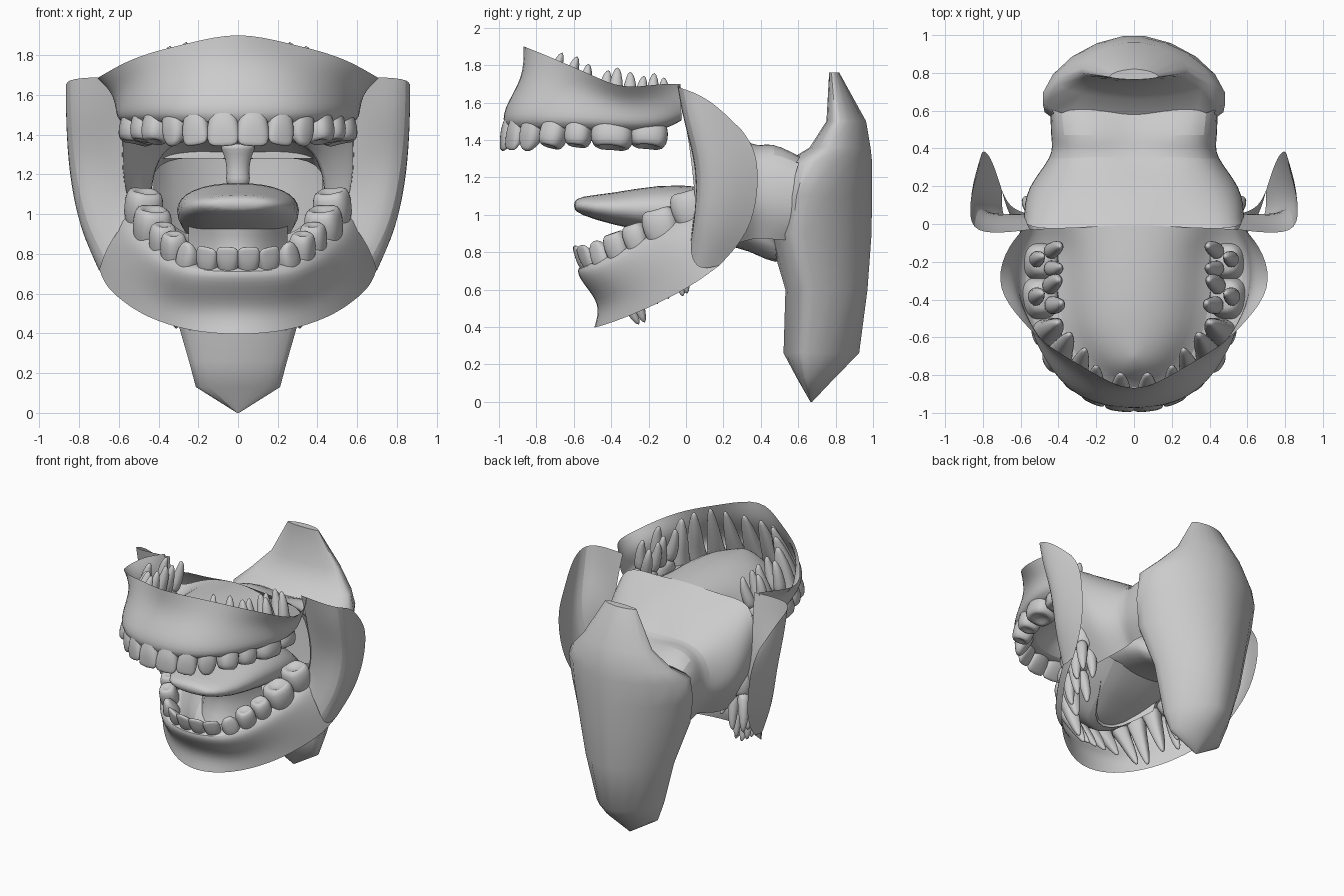
import bpy, bmesh, math
from mathutils import Vector


def finish(name, bm, mirror=False, subsurf=0, angle=60):
    bmesh.ops.recalc_face_normals(bm, faces=bm.faces)
    me = bpy.data.meshes.new(name)
    bm.to_mesh(me)
    bm.free()
    ob = bpy.data.objects.new(name, me)
    bpy.context.collection.objects.link(ob)
    if mirror:
        m = ob.modifiers.new("mirror", 'MIRROR')
        m.use_clip = True
        m.merge_threshold = 0.002
    if subsurf:
        s = ob.modifiers.new("smooth", 'SUBSURF')
        s.levels = s.render_levels = subsurf
        s.boundary_smooth = 'PRESERVE_CORNERS'
    bpy.ops.object.select_all(action='DESELECT')
    ob.select_set(True)
    bpy.context.view_layer.objects.active = ob
    bpy.ops.object.shade_smooth_by_angle(angle=math.radians(angle))
    return ob


def sheet(name, rows, subsurf=2):
    """Open surface through a grid of points, mirrored in x."""
    bm = bmesh.new()
    g = [[bm.verts.new(p) for p in r] for r in rows]
    for a, b in zip(g, g[1:]):
        for i in range(len(a) - 1):
            bm.faces.new((a[i], a[i + 1], b[i + 1], b[i]))
    return finish(name, bm, True, subsurf)


def loft(bm, rings):
    """Closed tube through rings of points, capped at both ends."""
    g = [[bm.verts.new(p) for p in r] for r in rings]
    n = len(g[0])
    for a, b in zip(g, g[1:]):
        for i in range(n):
            j = (i + 1) % n
            bm.faces.new((a[i], a[j], b[j], b[i]))
    bm.faces.new(g[0][::-1])
    bm.faces.new(g[-1])


def oval(c, u, v, n=12, power=1.0, back=None):
    """Ring of points; back replaces v on the positive half."""
    out = []
    for i in range(n):
        a = 2 * math.pi * (i + 0.5) / n
        ca, sa = math.cos(a), math.sin(a)
        side = back if back is not None and sa > 0 else v
        out.append(c + u * math.copysign(abs(ca) ** power, ca)
                   + side * math.copysign(abs(sa) ** power, sa))
    return out


# Upper gum and palate: rim, hollow, bulge, outer neck, inner neck, palate, midline
sheet("upper_gum", [
    [(0, -.92, 1.92), (0, -.88, 1.74), (0, -1.0, 1.57), (0, -1.0, 1.45), (0, -.87, 1.43), (0, -.8, 1.58), (0, -.7, 1.63)],
    [(.25, -.765, 1.86), (.26, -.84, 1.72), (.31, -.94, 1.56), (.31, -.94, 1.46), (.2, -.82, 1.43), (.14, -.75, 1.58), (0, -.6, 1.65)],
    [(.46, -.65, 1.81), (.43, -.69, 1.68), (.48, -.73, 1.55), (.48, -.73, 1.46), (.32, -.66, 1.43), (.22, -.6, 1.6), (0, -.5, 1.66)],
    [(.60, -.51, 1.75), (.54, -.52, 1.66), (.56, -.53, 1.54), (.56, -.53, 1.46), (.38, -.5, 1.43), (.24, -.48, 1.6), (0, -.4, 1.67)],
    [(.73, -.34, 1.67), (.64, -.34, 1.6), (.62, -.34, 1.53), (.62, -.34, 1.45), (.39, -.34, 1.42), (.26, -.34, 1.6), (0, -.3, 1.67)],
    [(.69, -.15, 1.70), (.63, -.15, 1.62), (.61, -.14, 1.53), (.6, -.14, 1.45), (.39, -.14, 1.42), (.26, -.16, 1.6), (0, -.15, 1.66)],
    [(.59, -.03, 1.70), (.59, -.03, 1.63), (.57, -.03, 1.56), (.54, -.03, 1.5), (.42, -.02, 1.5), (.27, -.02, 1.6), (0, 0, 1.64)],
])

# Lower gum and mouth floor, same layout
sheet("lower_gum", [
    [(0, -.52, .39), (0, -.47, .52), (0, -.57, .63), (0, -.62, .72), (0, -.52, .74), (0, -.43, .66), (0, -.38, .66)],
    [(.25, -.43, .41), (.24, -.42, .52), (.26, -.52, .64), (.26, -.56, .73), (.15, -.45, .75), (.1, -.4, .66), (0, -.33, .68)],
    [(.46, -.25, .48), (.41, -.3, .58), (.39, -.38, .68), (.38, -.42, .79), (.22, -.35, .8), (.17, -.3, .68), (0, -.25, .7)],
    [(.58, -.08, .56), (.54, -.15, .65), (.5, -.22, .75), (.46, -.28, .86), (.28, -.25, .86), (.2, -.2, .72), (0, -.15, .74)],
    [(.67, .06, .64), (.63, 0, .74), (.59, -.06, .85), (.54, -.1, .95), (.34, -.1, .94), (.25, -.05, .78), (0, 0, .8)],
    [(.70, .18, .73), (.67, .11, .8), (.62, .07, .92), (.55, .05, 1.04), (.38, .06, 1.03), (.3, .1, .88), (0, .15, .88)],
])

# Cheeks: folded flaps from the upper gum down to the lower gum
sheet("cheek", [
    [(.55, -.03, 1.69), (.71, -.05, 1.69), (.87, -.04, 1.68), (.87, .12, 1.63), (.82, .3, 1.45)],
    [(.57, .01, 1.5), (.7, -.02, 1.5), (.87, -.01, 1.5), (.87, .17, 1.46), (.81, .38, 1.34)],
    [(.58, .05, 1.25), (.68, .06, 1.25), (.85, .07, 1.25), (.86, .22, 1.2), (.79, .39, 1.13)],
    [(.56, .06, 1.08), (.64, .05, 1.02), (.79, .04, .95), (.81, .18, .92), (.75, .34, .90)],
    [(.53, .04, 1.0), (.62, .03, .9), (.68, .02, .78), (.70, .07, .7), (.70, .18, .73)],
])

# Back of the mouth: soft palate and side walls narrowing into the throat
sheet("soft_palate", [
    [(0, 0, 1.64), (.27, -.02, 1.6), (.54, -.03, 1.62), (.59, .02, 1.38), (.58, .05, 1.08), (.42, .07, .82)],
    [(0, .2, 1.5), (.25, .2, 1.5), (.52, .18, 1.42), (.6, .18, 1.2), (.54, .22, 1.0), (.4, .23, .83)],
    [(0, .36, 1.34), (.22, .37, 1.36), (.38, .36, 1.3), (.43, .36, 1.1), (.41, .37, 1.0), (.34, .37, .88)],
    [(0, .44, 1.34), (.2, .45, 1.42), (.39, .45, 1.38), (.45, .46, 1.15), (.44, .45, 1.0), (.38, .43, .87)],
    [(0, .66, 1.27), (.2, .66, 1.29), (.42, .66, 1.27), (.45, .66, 1.1), (.43, .66, .95), (.36, .62, .86)],
])

# Throat: stacked egg shapes, (z, front y, back y, half width)
bm = bmesh.new()
sections = [(0, .665, .675, .005), (.13, .59, .80, .215), (.26, .52, .93, .25), (.6, .53, .975, .35),
            (.9, .44, .998, .44), (1.1, .47, 1.0, .48), (1.28, .53, 1.0, .49), (1.36, .66, .99, .41),
            (1.5, .75, .965, .28), (1.76, .765, .82, .13)]
loft(bm, [oval(Vector((0, f + .26 * (b - f), z)), Vector((w, 0, 0)), Vector((0, .26 * (b - f), 0)), 20, 1.15,
               Vector((0, .74 * (b - f), 0))) for z, f, b, w in sections])
# open the front toward the mouth
hole = [f for f in bm.faces if .9 < f.calc_center_median().z < 1.3
        and f.calc_center_median().y < .58 and abs(f.calc_center_median().x) < .42]
bmesh.ops.delete(bm, geom=hole, context='FACES')
finish("throat", bm, angle=50)

# Uvula
bm = bmesh.new()
loft(bm, [oval(Vector((0, .36, z)), Vector((r, 0, 0)), Vector((0, r * .8, 0)))
          for z, r in [(1.36, .1), (1.33, .09), (1.28, .065), (1.2, .055), (1.165, .07), (1.125, .035)]])
finish("uvula", bm, subsurf=1)

# Tongue: (y, centre z, half width, half height)
bm = bmesh.new()
loft(bm, [oval(Vector((0, y, z)), Vector((w, 0, 0)), Vector((0, 0, h)), 16, .9)
          for y, z, w, h in [(-.6, 1.05, .1, .02), (-.57, 1.05, .2, .05), (-.4, 1.03, .28, .085),
                             (-.15, 1.03, .31, .135), (.1, 1.01, .32, .15), (.35, .95, .28, .14), (.52, .8, .2, .1)]])
finish("tongue", bm, subsurf=1)

# Base of the tongue, running down to the mouth floor
sheet("tongue_base", [[(0, -.32, .96), (.14, -.26, .96), (.25, -.08, .97)],
                      [(0, -.27, .82), (.13, -.22, .82), (.25, -.05, .85)],
                      [(0, -.35, .66), (.12, -.3, .67), (.24, -.08, .76)]], 1)

# Tooth profiles: (position along axis, width, depth)
ROOT = [(.6, .64, .75), (.85, .42, .45), (1, .14, .16)]
PROFILES = {
    "incisor": [(0, .8, .15), (.07, .98, .4), (.2, 1.02, .85), (.33, .78, .9)] + ROOT,
    "canine": [(0, .3, .2), (.07, .85, .5), (.2, 1.02, .95), (.33, .8, .95)] + ROOT,
    "premolar": [(.04, .3, .2), (0, .65, .65), (.07, .98, .9), (.2, 1.04, 1), (.35, .8, .8)] + ROOT,
    "molar": [(.06, .3, .3), (0, .7, .7), (.08, 1, .95), (.22, 1.04, 1), (.38, .8, .82), (.46, .65, .65)],
}


def tooth(name, kind, tip, root, tangent, w, d):
    axis = root - tip
    u = (tangent - axis * tangent.dot(axis) / axis.length_squared).normalized()
    v = axis.normalized().cross(u)
    bm = bmesh.new()
    rings = []
    for k, (t, a, b) in enumerate(PROFILES[kind]):
        ring = oval(tip + axis * t, u * w / 2 * a, v * d / 2 * b, 12, .75)
        if kind == "molar" and k in (1, 2):    # cusps
            ring = [p - axis * .03 * abs(math.sin(2 * math.pi * (i + .5) / 6)) for i, p in enumerate(ring)]
        rings.append(ring)
    loft(bm, rings)
    if kind == "molar":                        # three splayed roots
        for a, b in ((-.25, .2), (.25, .2), (0, -.25)):
            off = u * w * a + v * d * b
            loft(bm, [oval(tip + axis * t + off * s, u * w * r, v * d * r, 8)
                      for t, s, r in [(.36, .8, .25), (.6, 1.0, .22), (.85, 1.15, .16), (1, 1.0, .05)]])
    finish(name, bm, True, 1, 180)


# Teeth: (kind, biting tip, root tip, width, depth), from the middle to the back
UPPER = [("incisor", (.075, -.985, 1.34), (.07, -.79, 1.82), .17, .12),
         ("incisor", (.215, -.945, 1.345), (.2, -.75, 1.83), .145, .12),
         ("canine", (.33, -.86, 1.34), (.26, -.66, 1.87), .145, .14),
         ("premolar", (.42, -.73, 1.355), (.34, -.58, 1.85), .15, .16),
         ("premolar", (.475, -.585, 1.36), (.4, -.52, 1.81), .15, .17),
         ("molar", (.515, -.40, 1.355), (.43, -.36, 1.78), .235, .21),
         ("molar", (.51, -.205, 1.36), (.43, -.17, 1.75), .21, .2)]
LOWER = [("incisor", (.055, -.6, .835), (.04, -.36, .5), .12, .1),
         ("incisor", (.16, -.57, .835), (.13, -.33, .48), .12, .1),
         ("canine", (.255, -.495, .86), (.24, -.25, .41), .13, .13),
         ("premolar", (.325, -.395, .91), (.31, -.22, .42), .14, .14),
         ("premolar", (.375, -.29, .955), (.39, -.15, .52), .14, .15),
         ("molar", (.425, -.15, 1.03), (.46, -.03, .56), .21, .2),
         ("molar", (.465, .0, 1.12), (.52, .1, .68), .2, .2)]
for jaw, teeth in (("upper", UPPER), ("lower", LOWER)):
    tips = [Vector(t[1]) for t in teeth]
    for i, (kind, tip, root, w, d) in enumerate(teeth):
        before = tips[i - 1] if i else Vector((-tip[0], tip[1], tip[2]))
        after = tips[min(i + 1, len(tips) - 1)]
        tooth(f"{jaw}_{kind}_{i + 1}", kind, tips[i], Vector(root), after - before, w, d)
